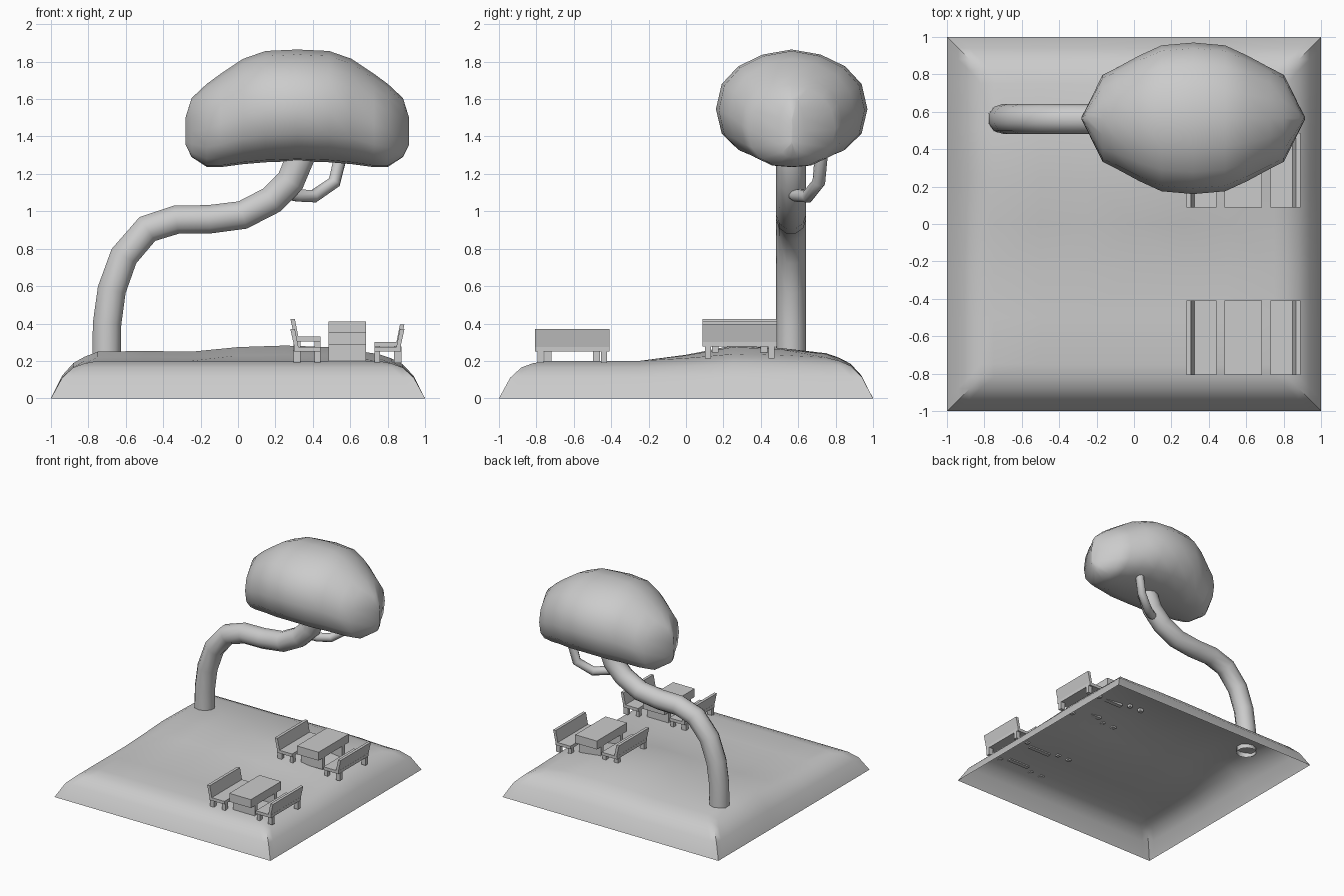
import bpy, bmesh, math
from mathutils import Vector

if "Cube" in bpy.data.objects:
    bpy.data.objects.remove(bpy.data.objects["Cube"])


def make_object(name, verts, faces, smooth=None):
    mesh = bpy.data.meshes.new(name)
    mesh.from_pydata(verts, [], faces)
    bm = bmesh.new()
    bm.from_mesh(mesh)
    bmesh.ops.recalc_face_normals(bm, faces=bm.faces)
    bm.to_mesh(mesh)
    bm.free()
    ob = bpy.data.objects.new(name, mesh)
    bpy.context.collection.objects.link(ob)
    if smooth:
        shade(ob, smooth)
    return ob


def shade(ob, degrees):
    bpy.ops.object.select_all(action='DESELECT')
    ob.select_set(True)
    bpy.context.view_layer.objects.active = ob
    bpy.ops.object.shade_smooth_by_angle(angle=math.radians(degrees))


def lerp_table(table, t):
    for (a, va), (b, vb) in zip(table, table[1:]):
        if t <= b:
            return va + (vb - va) * max(0, (t - a) / (b - a))
    return table[-1][1]


# Ground: open shell with a rounded rim and a low mound at the back
RIM = [(0, 0), (.06, .11), (.12, .165), (.18, .187), (.25, .2)]
MOUND_X = [(-.75, .6), (-.5, .65), (-.25, .6), (0, .9), (.25, 1), (.5, .9), (.75, .45)]
MOUND_Y = [(-.25, 0), (0, .4), (.25, 1), (.5, .85), (.75, .5)]


def ground_height(x, y):
    d = 1 - max(abs(x), abs(y))
    mound = .082 * lerp_table(MOUND_X, x) * lerp_table(MOUND_Y, y)
    return lerp_table(RIM, d) + mound * min(1, d / .25)


half = [1, .94, .88, .82, .75, .5, .25]
coords = [-c for c in half] + [0] + half[::-1]
n = len(coords)
verts = [(x, y, ground_height(x, y)) for x in coords for y in coords]
faces = []
for i in range(n - 1):
    for j in range(n - 1):
        a, b, c, d = i * n + j, (i + 1) * n + j, (i + 1) * n + j + 1, i * n + j + 1
        if (coords[i] + coords[i + 1]) * (coords[j] + coords[j + 1]) > 0:
            faces += [(a, b, c), (a, c, d)]
        else:
            faces += [(a, b, d), (b, c, d)]
ground = make_object("ground", verts, faces)
if sum(p.normal.z for p in ground.data.polygons) < 0:
    ground.data.flip_normals()
shade(ground, 40)


# Trunk and branch: round tubes along paths
def tube(name, points, radius):
    curve = bpy.data.curves.new(name, 'CURVE')
    curve.dimensions = '3D'
    curve.bevel_depth = radius
    curve.bevel_resolution = 3
    spline = curve.splines.new('POLY')
    spline.points.add(len(points) - 1)
    for p, co in zip(spline.points, points):
        p.co = (*co, 1)
    ob = bpy.data.objects.new(name, curve)
    bpy.context.collection.objects.link(ob)
    bpy.ops.object.select_all(action='DESELECT')
    ob.select_set(True)
    bpy.context.view_layer.objects.active = ob
    bpy.ops.object.convert(target='MESH')
    shade(bpy.context.view_layer.objects.active, 50)


trunk_path = [(-.703, .2), (-.7, .4), (-.675, .58), (-.61, .76), (-.485, .905), (-.33, .955),
              (-.155, .957), (.025, .98), (.18, 1.06), (.28, 1.16), (.33, 1.28), (.34, 1.36)]
tube("trunk", [(x, .562, z) for x, z in trunk_path], .08)
tube("branch", [(.25, .565, 1.1), (.32, .59, 1.085), (.405, .65, 1.08), (.515, .71, 1.155),
                (.555, .725, 1.32)], .035)

# Foliage: rounded sections along x (offset, half width, bottom, top), mirrored
half_sections = [(0, .405, 1.268, 1.865), (.17, .39, 1.262, 1.857), (.29, .335, 1.252, 1.815),
                 (.41, .27, 1.236, 1.735), (.485, .232, 1.238, 1.68), (.565, .07, 1.29, 1.605),
                 (.598, .006, 1.36, 1.5)]
sections = [(-u, w, b, t) for u, w, b, t in half_sections[:0:-1]] + half_sections
SIDES = 16
verts, faces = [], []
for u, w, b, t in sections:
    for k in range(SIDES):
        a = 2 * math.pi * k / SIDES
        c, s = math.cos(a), math.sin(a)
        bulge = math.copysign(abs(s) ** .85, s)
        verts.append((.317 + u, .565 + w * c, (b + t) / 2 - .02 * abs(c) + (t - b) / 2 * bulge))
for r in range(len(sections) - 1):
    for k in range(SIDES):
        m = (k + 1) % SIDES
        faces.append((r * SIDES + k, r * SIDES + m, (r + 1) * SIDES + m, (r + 1) * SIDES + k))
last = (len(sections) - 1) * SIDES
faces += [tuple(range(SIDES)), tuple(range(last, last + SIDES))]
make_object("foliage", verts, faces, 50)


# Furniture: xz outlines extruded along y, joined per piece
def prism(profile, y0, y1, verts, faces):
    s, k = len(verts), len(profile)
    verts += [(x, y, z) for y in (y0, y1) for x, z in profile]
    faces += [tuple(range(s, s + k)), tuple(range(s + k, s + 2 * k))]
    faces += [(s + i, s + (i + 1) % k, s + k + (i + 1) % k, s + k + i) for i in range(k)]


def rect(x0, x1, z0, z1):
    return [(x0, z0), (x1, z0), (x1, z1), (x0, z1)]


TABLE_X = .585


def bench(name, side, y, lift):
    verts, faces = [], []
    prism(rect(-.285, -.145, .25, .275), -.2, .2, verts, faces)               # seat
    prism([(-.284, .275), (-.262, .275), (-.281, .37), (-.305, .37)], -.2, .2, verts, faces)  # backrest
    for x0, x1 in ((-.175, -.145), (-.288, -.25)):                            # legs
        for yc in (-.17, .17):
            prism(rect(x0, x1, .188, .25), yc - .016, yc + .016, verts, faces)
    make_object(name, [(TABLE_X + side * vx, y + vy, vz + lift) for vx, vy, vz in verts], faces)


def table(name, y, lift):
    verts, faces = [], []
    prism(rect(-.1, .1, .285, .355), -.2, .2, verts, faces)                   # top
    for yc in (-.13, .13):                                                    # slab legs
        prism(rect(-.1, .1, .19, .285), yc - .018, yc + .018, verts, faces)
    make_object(name, [(TABLE_X + vx, y + vy, vz + lift) for vx, vy, vz in verts], faces)


for place, y, lift, right_lift in (("front", -.608, 0, 0), ("back", .287, .055, .026)):
    table(place + "_table", y, lift)
    bench(place + "_left_bench", 1, y, lift)
    bench(place + "_right_bench", -1, y, right_lift)
